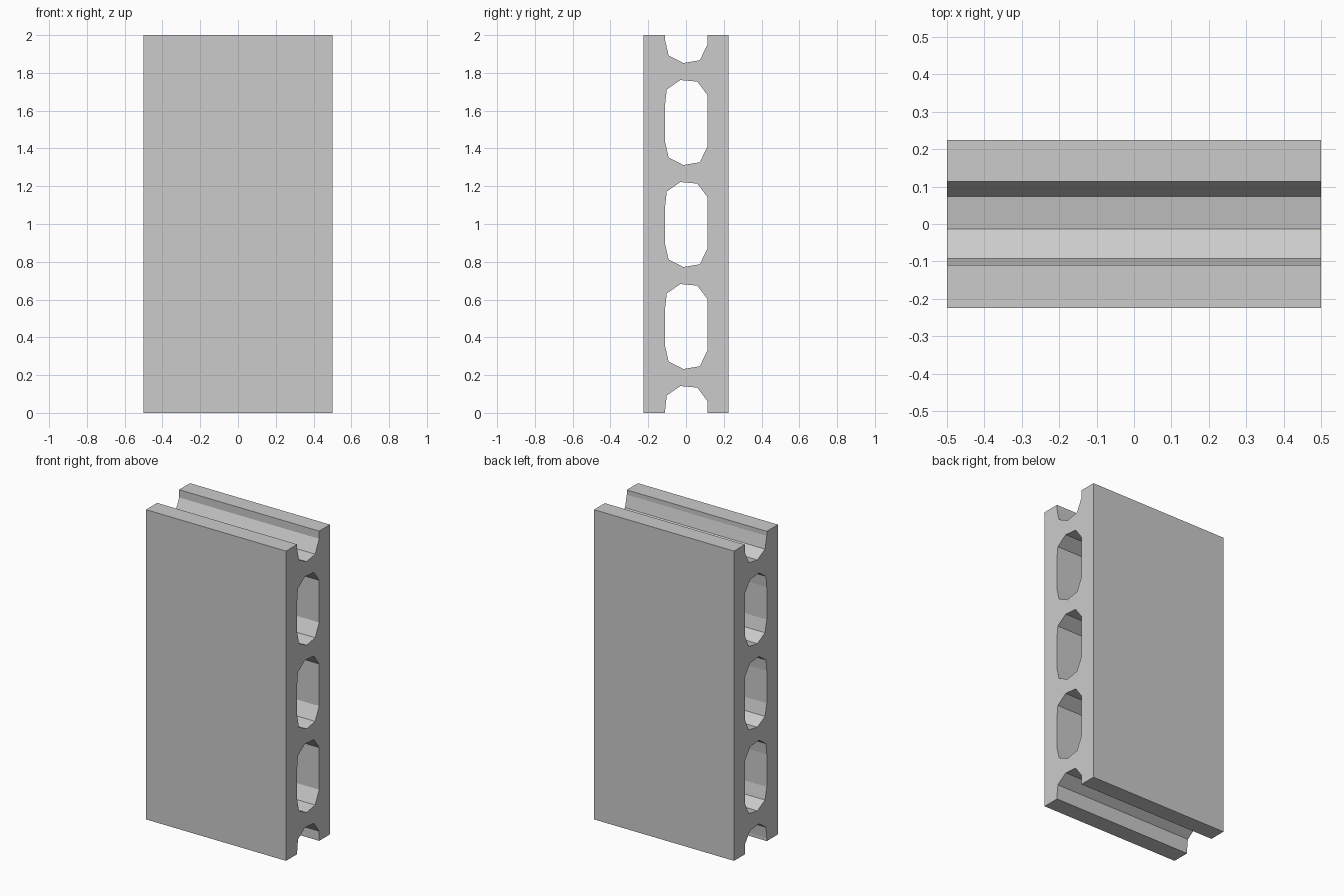
import bpy, math

if "Cube" in bpy.data.objects:
    bpy.data.objects.remove(bpy.data.objects["Cube"])

PITCH = 0.54                 # spacing between hollow cores
Y0, Y1, H = -0.224, 0.224, 2.0

# lower and upper halves of one core, as (y, z), for the lowest full core
lower = [(-0.11, 0.35), (-0.092, 0.272), (-0.014, 0.232), (0.073, 0.247), (0.114, 0.33)]
upper = [(0.114, 0.602), (0.06, 0.674), (-0.03, 0.682), (-0.102, 0.632), (-0.11, 0.56)]

def shift(points, dz):
    return [(y, z + dz) for y, z in points]

def add_loop(curve, points):
    s = curve.splines.new('POLY')
    s.points.add(len(points) - 1)
    for p, (y, z) in zip(s.points, points):
        p.co = (y, z, 0, 1)
    s.use_cyclic_u = True
    s.use_smooth = False

curve = bpy.data.curves.new("hollow_wall_panel", 'CURVE')
curve.dimensions = '2D'
curve.fill_mode = 'BOTH'
curve.extrude = 0.5

# outline with half-core grooves in the bottom and top edges
bottom_groove = shift(upper, -PITCH)[::-1]
top_groove = shift(lower, 3 * PITCH)[::-1]
outline = ([(Y0, 0), (-0.11, 0)] + bottom_groove + [(0.114, 0), (Y1, 0), (Y1, H), (0.114, H)]
           + top_groove + [(-0.11, H), (Y0, H)])
add_loop(curve, outline)

# three full cores
for i in range(3):
    add_loop(curve, shift(lower + upper, i * PITCH))

# stand the extruded section up, running along x
panel = bpy.data.objects.new("hollow_wall_panel", curve)
bpy.context.collection.objects.link(panel)
panel.rotation_euler = (math.pi / 2, 0, math.pi / 2)
bpy.context.view_layer.objects.active = panel
panel.select_set(True)
bpy.ops.object.convert(target='MESH')
bpy.ops.object.transform_apply(location=False, rotation=True, scale=False)
bpy.ops.object.shade_flat()
